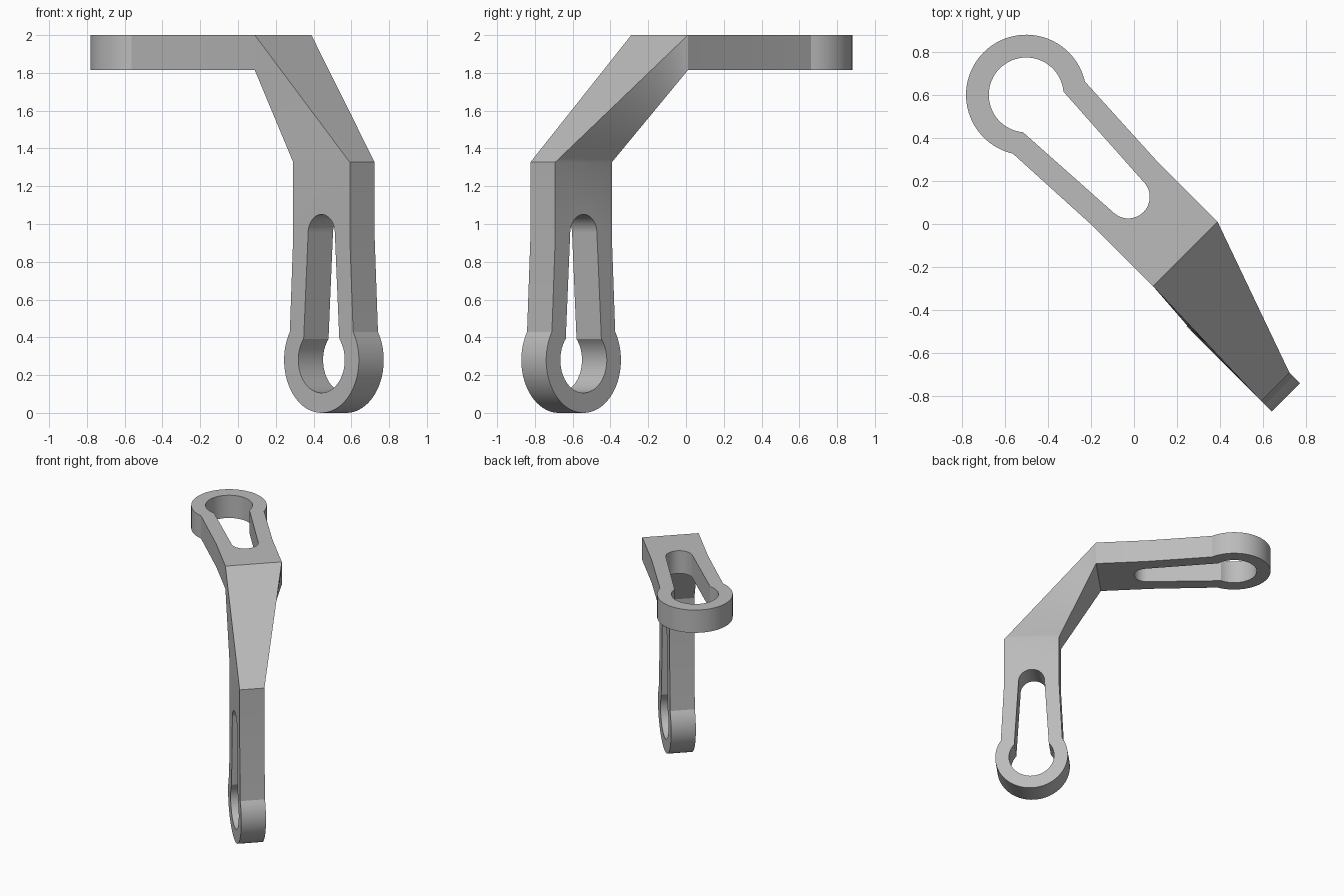
import bpy, bmesh
from math import sin, cos, radians, sqrt
from mathutils import Vector

cube = bpy.data.objects.get("Cube")
if cube:
    bpy.data.objects.remove(cube)

LENGTH, HALF, THICK = 1.047, 0.212, 0.186   # eye centre to bend, half width, plate depth


def place(u, v, z):
    """Diagonal frame: u runs along the bracket, v across it."""
    return Vector(((u + v) / sqrt(2), (v - u) / sqrt(2), z))


def arc(centre, radius, start, end, steps):
    angles = [radians(start + (end - start) * i / steps) for i in range(steps + 1)]
    return [(centre + radius * cos(a), radius * sin(a)) for a in angles]


# Keyhole plate: round eye, tapering neck and square end, with a matching slot
outline = arc(0, 0.28, 57.8, 302.2, 48) + [
    (0.65, -HALF), (LENGTH, -HALF), (LENGTH, HALF), (0.65, HALF)]
slot = arc(0, 0.174, 50, 310, 48) + arc(0.671, 0.1, -90, 90, 24)

bm = bmesh.new()


def add_plate(to_world, depth):
    edges = []
    for loop in (outline, slot):
        verts = [bm.verts.new(to_world(s, w)) for s, w in loop]
        edges += [bm.edges.new((a, b)) for a, b in zip(verts, verts[1:] + verts[:1])]
    fill = bmesh.ops.triangle_fill(bm, edges=edges, use_beauty=True)
    faces = [g for g in fill["geom"] if isinstance(g, bmesh.types.BMFace)]
    extruded = bmesh.ops.extrude_face_region(bm, geom=faces, use_keep_orig=True)
    moved = [g for g in extruded["geom"] if isinstance(g, bmesh.types.BMVert)]
    bmesh.ops.translate(bm, verts=moved, vec=depth)
    # Open the square end where the twisted web joins
    corners = [to_world(LENGTH, w) for w in (-HALF, HALF)]
    corners += [c + depth for c in corners]
    ends = [f for f in bm.faces if len(f.verts) == 4 and
            all(min((v.co - c).length for c in corners) < 1e-4 for v in f.verts)]
    bmesh.ops.delete(bm, geom=ends, context="FACES_ONLY")
    return corners


# Horizontal arm lies flat, upright leg stands edge-on
arm = add_plate(lambda s, w: place(s - 0.779, 0.07 + w, 2 - THICK), Vector((0, 0, THICK)))
leg = add_plate(lambda s, w: place(0.789 + w, -0.164, 0.28 + s), place(0, THICK, 0))

# Twisted web: ruled loft from the arm end to the leg end
arm_ring = [arm[i] for i in (0, 2, 3, 1)]
leg_ring = [leg[i] for i in (0, 1, 3, 2)]
STEPS = 24
rings = [[bm.verts.new(a.lerp(b, i / STEPS)) for a, b in zip(arm_ring, leg_ring)]
         for i in range(STEPS + 1)]
for r0, r1 in zip(rings, rings[1:]):
    for k in range(4):
        n = (k + 1) % 4
        bm.faces.new((r0[k], r0[n], r1[n], r1[k]))

bmesh.ops.remove_doubles(bm, verts=bm.verts, dist=1e-4)
bmesh.ops.recalc_face_normals(bm, faces=bm.faces)

mesh = bpy.data.meshes.new("twisted_bracket")
bm.to_mesh(mesh)
bm.free()
bracket = bpy.data.objects.new("twisted_bracket", mesh)
bpy.context.collection.objects.link(bracket)

# Plain grey metal
grey = bpy.data.materials.new("grey_metal")
grey.use_nodes = True
colour = (0.5, 0.5, 0.5, 1)
grey.diffuse_color = colour
grey.node_tree.nodes["Principled BSDF"].inputs["Base Color"].default_value = colour
mesh.materials.append(grey)

bpy.context.view_layer.objects.active = bracket
bracket.select_set(True)
bpy.ops.object.shade_smooth_by_angle(angle=radians(25))
